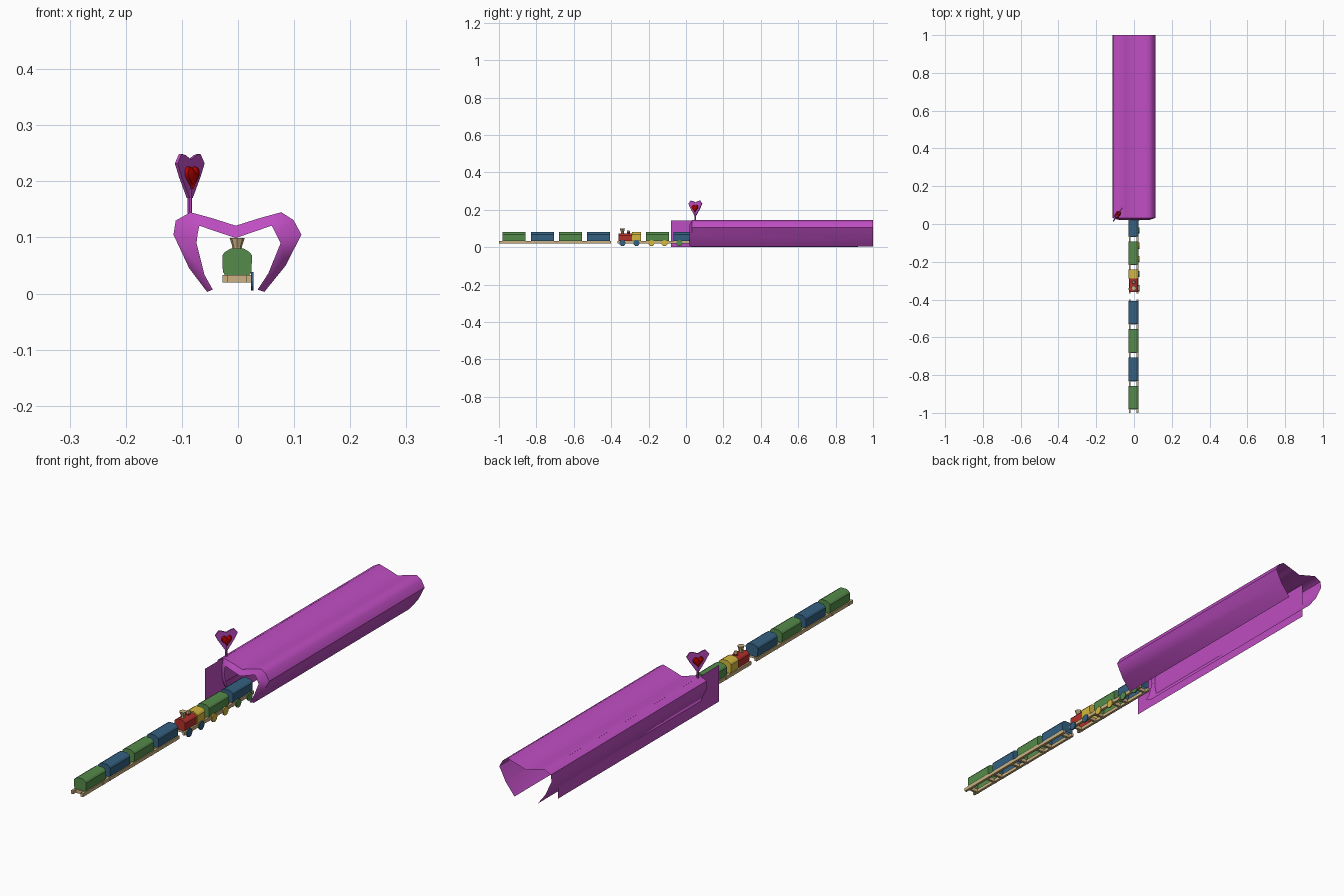
import bpy, bmesh, math
from mathutils import Vector, Matrix

if "Cube" in bpy.data.objects:
    bpy.data.objects.remove(bpy.data.objects["Cube"])


def material(name, rgb):
    m = bpy.data.materials.new(name)
    m.diffuse_color = (*rgb, 1)
    m.use_nodes = True
    m.node_tree.nodes["Principled BSDF"].inputs["Base Color"].default_value = m.diffuse_color
    return m


PURPLE = material("purple", (0.52, 0.075, 0.54))
GREEN = material("green", (0.09, 0.26, 0.07))
BLUE = material("blue", (0.035, 0.12, 0.22))
RED = material("red", (0.45, 0.03, 0.025))
YELLOW = material("yellow", (0.66, 0.48, 0.05))
TAN = material("tan wood", (0.6, 0.44, 0.22))
HEART = material("heart red", (0.45, 0.0, 0.0))


def finish(name, bm, mat, smooth=None):
    bmesh.ops.recalc_face_normals(bm, faces=bm.faces)
    me = bpy.data.meshes.new(name)
    bm.to_mesh(me)
    bm.free()
    me.materials.append(mat)
    ob = bpy.data.objects.new(name, me)
    bpy.context.collection.objects.link(ob)
    if smooth:
        bpy.ops.object.select_all(action='DESELECT')
        ob.select_set(True)
        bpy.context.view_layer.objects.active = ob
        bpy.ops.object.shade_smooth_by_angle(angle=math.radians(smooth))
    return ob


def box(bm, x0, x1, y0, y1, z0, z1):
    m = Matrix.Translation(((x0 + x1) / 2, (y0 + y1) / 2, (z0 + z1) / 2))
    bmesh.ops.create_cube(bm, size=1, matrix=m @ Matrix.Diagonal((x1 - x0, y1 - y0, z1 - z0, 1)))


def loft(bm, rings, closed=False):
    """Skin between rings of 3D points; returns the vertex rings."""
    vs = [[bm.verts.new(p) for p in r] for r in rings]
    n = len(rings[0])
    for a, b in zip(vs, vs[1:]):
        for i in range(n if closed else n - 1):
            j = (i + 1) % n
            bm.faces.new((a[i], a[j], b[j], b[i]))
    return vs


def cone(name, x, y, z0, z1, r0, r1, mat, sides=8):
    bm = bmesh.new()
    bmesh.ops.create_cone(bm, cap_ends=True, segments=sides, radius1=r0, radius2=r1, depth=z1 - z0,
                          matrix=Matrix.Translation((x, y, (z0 + z1) / 2)))
    return finish(name, bm, mat)


# Tunnel: open shell with a sloping rim around the front mouth
outer = [(-0.055, 0.003), (-0.087, 0.045), (-0.115, 0.105), (-0.111, 0.13), (-0.085, 0.145), (-0.045, 0.134),
         (-0.004, 0.121), (0.037, 0.134), (0.077, 0.145), (0.099, 0.131), (0.113, 0.105), (0.085, 0.05),
         (0.047, 0.003)]
inner = [(-0.045, 0.007), (-0.060, 0.034), (-0.074, 0.09), (-0.072, 0.106), (-0.069, 0.121), (-0.037, 0.11),
         (-0.004, 0.099), (0.028, 0.11), (0.06, 0.121), (0.068, 0.106), (0.076, 0.09), (0.054, 0.036),
         (0.035, 0.007)]
bm = bmesh.new()
loft(bm, [[(x, 0.02, z) for x, z in inner], [(x, 0.032, z) for x, z in outer],
          [(x, 1.0, z) for x, z in outer]])
finish("tunnel_shell", bm, PURPLE, 50)

# Flat wall panel along the left side
bm = bmesh.new()
bm.faces.new([bm.verts.new((-0.087, y, z)) for y, z in ((-0.08, 0), (0.92, 0), (0.92, 0.144), (-0.08, 0.144))])
finish("tunnel_side_panel", bm, PURPLE)

# Sign on the roof, turned towards the front right
U = Vector((0.56, 0.83, 0))
N = Vector((0.83, -0.56, 0))
SIGN = Vector((-0.086, 0.05, 0))
half = [(0, 0.239), (0.018, 0.247), (0.030, 0.249), (0.043, 0.232), (0.030, 0.208), (0.005, 0.17)]
shape = half + [(-u, z) for u, z in half[:0:-1]]


def slab(name, pts, layers, mat, smooth=None):
    """Closed outline given as (u, z), lofted through (offset, scale) layers."""
    c = sum(z for _, z in pts) / len(pts)
    bm = bmesh.new()
    vs = loft(bm, [[SIGN + U * u * s + N * t + Vector((0, 0, c + (z - c) * s)) for u, z in pts]
                   for t, s in layers], True)
    bm.faces.new(vs[0])
    bm.faces.new(vs[-1])
    return finish(name, bm, mat, smooth)


slab("heart_sign", shape, [(-0.003, 1), (0.003, 1)], PURPLE)
cone("sign_post", -0.086, 0.05, 0.138, 0.185, 0.004, 0.004, PURPLE)

# Rounded red heart passing through the sign
heart = []
for i in range(28):
    a = 2 * math.pi * i / 28
    hz = 13 * math.cos(a) - 5 * math.cos(2 * a) - 2 * math.cos(3 * a) - math.cos(4 * a)
    heart.append((0.0215 * math.sin(a) ** 3, 0.21 + hz * 0.0015))
slab("red_heart", heart, [(-0.013, 0.45), (-0.009, 0.85), (0, 1), (0.009, 0.85), (0.013, 0.45)], HEART, 40)

# Carriage bodies: arched section, open underneath
section = [(-0.022, 0.033), (-0.0255, 0.039), (-0.0265, 0.068), (-0.022, 0.074), (-0.012, 0.080)]
section = section + [(-x, z) for x, z in section[::-1]]
CX = -0.0015


def body(name, y0, y1, mat, scale=1.0):
    bm = bmesh.new()
    vs = loft(bm, [[(CX + x * scale, y, 0.033 + (z - 0.033) * scale) for x, z in section] for y in (y0, y1)])
    for r in vs:
        bm.faces.new(r)
    return finish(name, bm, mat)


def frame(name, y0, y1):
    """Side rails and cross beams below one carriage."""
    bm = bmesh.new()
    for s in (-1, 1):
        a, b = sorted((CX + s * 0.016, CX + s * 0.026))
        box(bm, a, b, y0, y1, 0.02, 0.033)
    for y in (y0 + 0.017, y1 - 0.027):
        box(bm, CX - 0.0265, CX + 0.0265, y, y + 0.01, 0.0195, 0.0335)
    finish(name, bm, TAN)


def wheel(name, y, mat):
    bm = bmesh.new()
    m = Matrix.Translation((0.0255, y, 0.022)) @ Matrix.Rotation(math.pi / 2, 4, 'Y')
    bmesh.ops.create_cone(bm, cap_ends=True, segments=12, radius1=0.0165, radius2=0.0165, depth=0.005, matrix=m)
    finish(name, bm, mat)


starts = [-0.98, -0.83, -0.68, -0.53, -0.215, -0.067]
for i, y in enumerate(starts):
    body(f"carriage_body_{i + 1}", y, y + 0.123, GREEN if i % 2 == 0 else BLUE)
    frame(f"carriage_frame_{i + 1}", y - 0.02, y + 0.13)

# Engine: red boiler, yellow cab, funnel and dome
body("engine_boiler", -0.36, -0.288, RED, 0.88)
body("engine_cab", -0.288, -0.24, YELLOW, 1.0)
frame("engine_frame", -0.367, -0.235)
cone("funnel_stem", CX, -0.34, 0.07, 0.084, 0.008, 0.008, TAN)
cone("funnel_top", CX, -0.34, 0.082, 0.099, 0.008, 0.0135, TAN)
cone("dome_stem", CX, -0.308, 0.07, 0.082, 0.008, 0.008, RED)
cone("dome_cap", CX, -0.308, 0.082, 0.089, 0.009, 0.006, TAN)

# Wheels on the right side, one colour per vehicle
for i, (y, mat) in enumerate([(-0.34, BLUE), (-0.265, BLUE), (-0.185, YELLOW), (-0.115, YELLOW),
                              (-0.035, GREEN), (0.035, GREEN)]):
    wheel(f"wheel_{i + 1}", y, mat)
